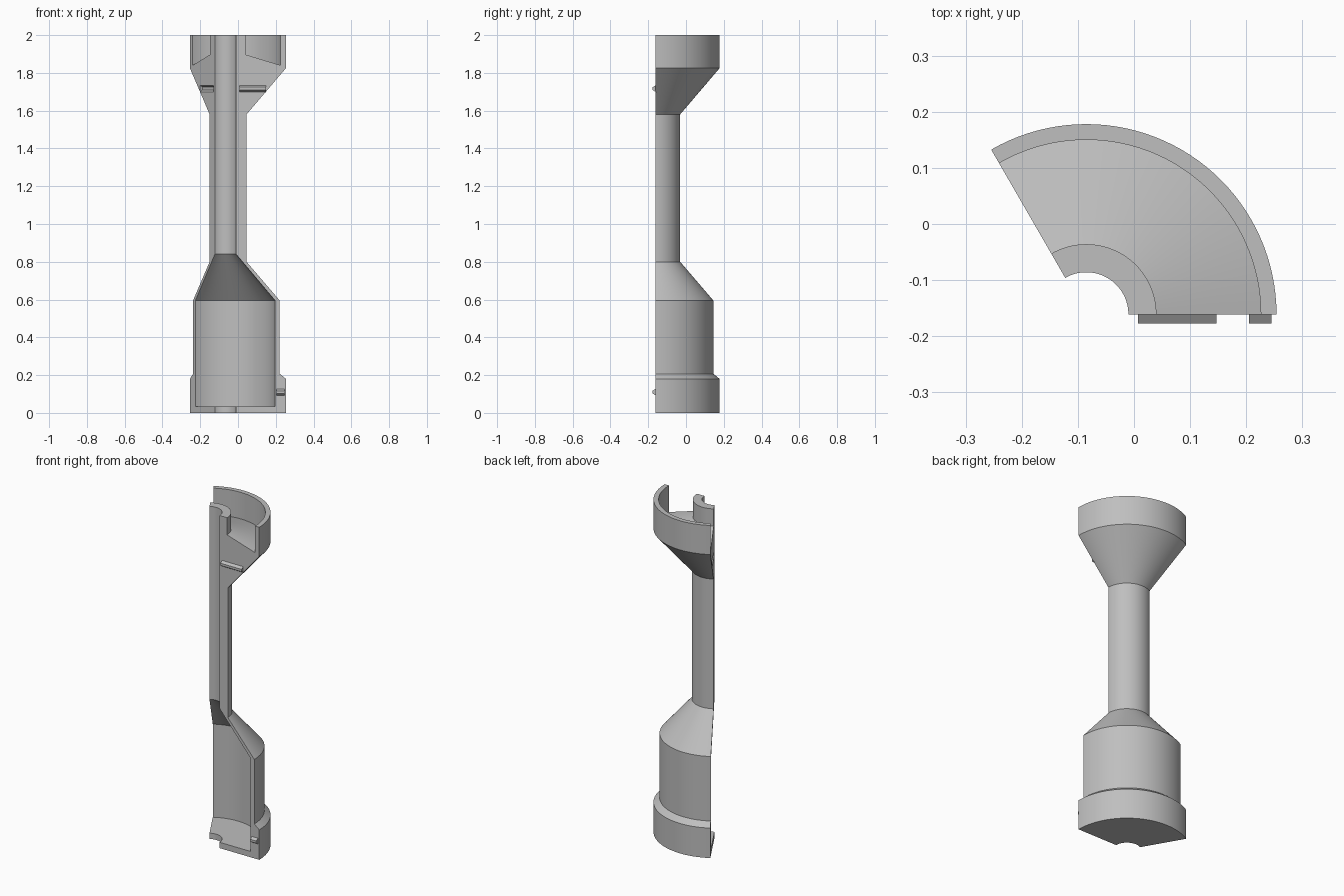
import bpy, bmesh, math
from mathutils import Matrix, Vector

if "Cube" in bpy.data.objects:
    bpy.data.objects.remove(bpy.data.objects["Cube"], do_unlink=True)

AXIS = Vector((-0.085, -0.161, 0))
SWEEP = math.radians(120)

grey = bpy.data.materials.new("plain grey")
grey.use_nodes = True
grey.diffuse_color = (0.52, 0.52, 0.52, 1)
grey.node_tree.nodes["Principled BSDF"].inputs["Base Color"].default_value = (0.52, 0.52, 0.52, 1)


def finish(bm, name):
    bmesh.ops.recalc_face_normals(bm, faces=bm.faces)
    mesh = bpy.data.meshes.new(name)
    bm.to_mesh(mesh)
    bm.free()
    mesh.materials.append(grey)
    obj = bpy.data.objects.new(name, mesh)
    bpy.context.collection.objects.link(obj)
    return obj


def ridge(name, r0, r1, z, angle=0):
    """Tapered key running radially on the cut face."""
    bm = bmesh.new()
    section = [(0.004, 0.02), (-0.016, 0.007), (-0.016, -0.007), (0.004, -0.02)]
    face = bm.faces.new([bm.verts.new((r0, y, z + h)) for y, h in section])
    out = bmesh.ops.extrude_face_region(bm, geom=[face], use_keep_orig=True)
    moved = [v for v in out["geom"] if isinstance(v, bmesh.types.BMVert)]
    bmesh.ops.translate(bm, verts=moved, vec=(r1 - r0, 0, 0))
    bm.transform(Matrix.Translation(AXIS) @ Matrix.Rotation(angle, 4, "Z"))
    return finish(bm, name)


# Body: closed wall section (radius, height) swept through a third of a turn
profile = [
    (0.075, 0), (0.339, 0), (0.339, 0.18), (0.306, 0.207), (0.306, 0.595),
    (0.13, 0.8), (0.13, 1.58), (0.339, 1.825), (0.339, 2),        # outside
    (0.311, 2), (0.311, 1.84), (0.125, 1.897), (0.125, 2),        # top trough
    (0.075, 2), (0.075, 0.84), (0.281, 0.595), (0.281, 0.035),    # bore and chamber
    (0.075, 0.035),
]
bm = bmesh.new()
verts = [bm.verts.new((AXIS.x + r, AXIS.y, z)) for r, z in profile]
edges = [bm.edges.new((v, verts[i - 1])) for i, v in enumerate(verts)]
bmesh.ops.spin(bm, geom=verts + edges, cent=AXIS, axis=(0, 0, 1),
               angle=SWEEP, steps=40, use_duplicate=False)
bmesh.ops.holes_fill(bm, edges=[e for e in bm.edges if e.is_boundary], sides=0)
body = finish(bm, "shell_segment")

# Locating keys on one cut face, matching grooves in the other
keys = [("upper", 0.092, 0.232, 1.717), ("lower", 0.29, 0.33, 0.11)]
bpy.context.view_layer.objects.active = body
for label, r0, r1, z in keys:
    ridge(label + "_locating_key", r0, r1, z)
    cutter = ridge(label + "_groove_cutter", r0, r1, z, SWEEP)
    cutter.hide_render = True
    cut = body.modifiers.new(label + " groove", "BOOLEAN")
    cut.operation = "DIFFERENCE"
    cut.solver = "EXACT"
    cut.object = cutter
    bpy.ops.object.modifier_apply(modifier=cut.name)
    bpy.data.objects.remove(cutter, do_unlink=True)

# Smooth the curved walls, keep the rims sharp
bpy.ops.object.select_all(action="DESELECT")
body.select_set(True)
bpy.ops.object.shade_smooth_by_angle(angle=math.radians(25))
